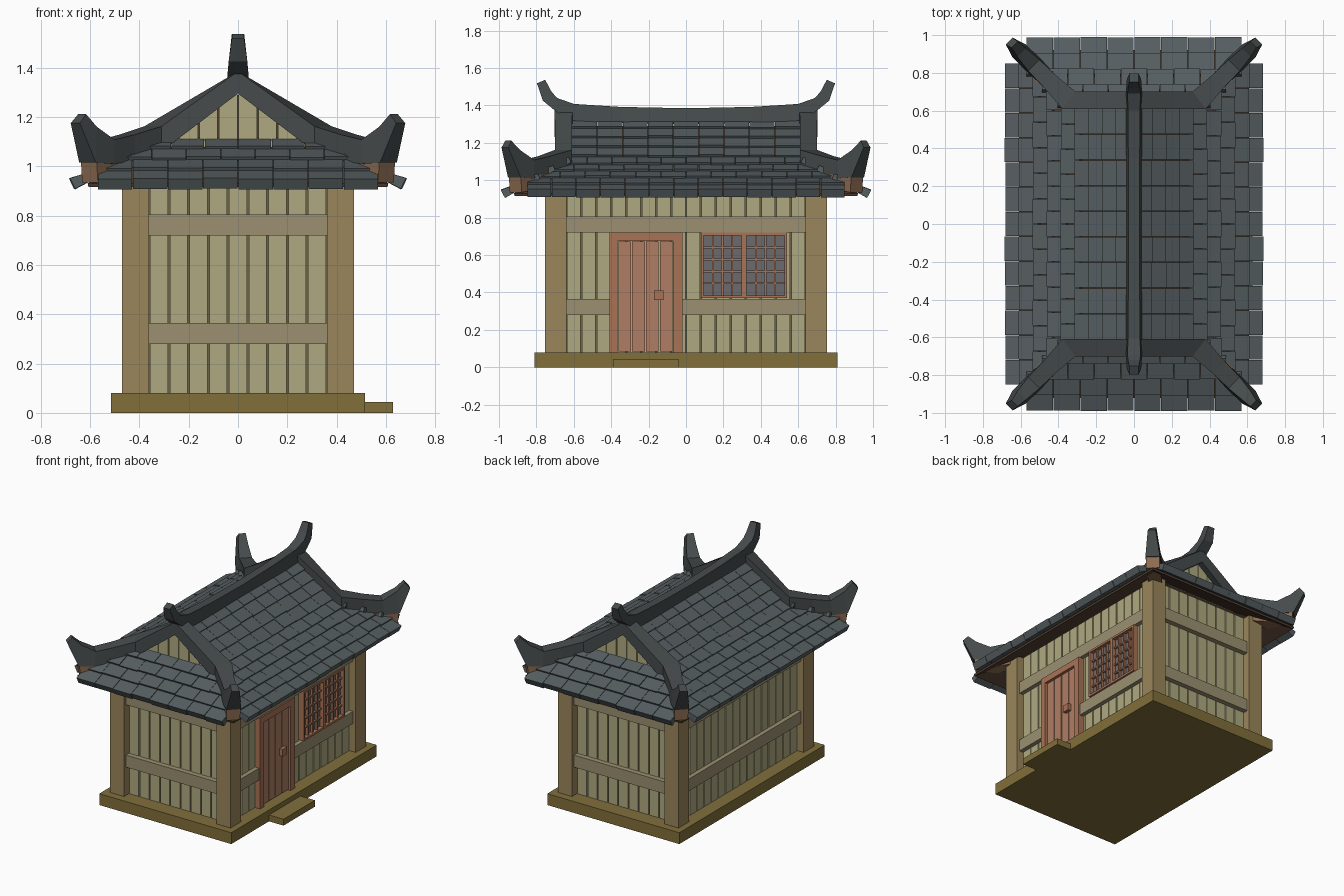
import bpy, bmesh, random
from mathutils import Vector as V

if "Cube" in bpy.data.objects:
    bpy.data.objects.remove(bpy.data.objects["Cube"])

random.seed(4)


def material(name, r, g, b):
    m = bpy.data.materials.new(name)
    m.diffuse_color = (r ** 2.2, g ** 2.2, b ** 2.2, 1)
    m.use_nodes = True
    m.node_tree.nodes["Principled BSDF"].inputs["Base Color"].default_value = m.diffuse_color
    return m


POST = material("post_wood", .60, .52, .36)
PLANK = material("plank_wood", .68, .66, .50)
GAP = material("plank_gap", .42, .39, .28)
RAIL = material("rail_wood", .60, .56, .44)
BASE = material("base_wood", .50, .43, .24)
DOOR = material("door_wood", .68, .49, .39)
FRAME = material("frame_wood", .66, .45, .34)
GLASS = material("window_pane", .42, .42, .43)
TILE = material("roof_tile", .34, .37, .38)
RIDGE = material("ridge_tile", .28, .30, .30)
SOFFIT = material("soffit_wood", .32, .25, .20)
BEAM = material("beam_wood", .55, .42, .32)


def make(name, mat, solids, mirror=""):
    """Build one object from solids; each solid is a list of 4-point rings."""
    bm = bmesh.new()
    for rings in solids:
        vs = [[bm.verts.new(p) for p in ring] for ring in rings]
        n = len(vs[0])
        for a, b in zip(vs, vs[1:]):
            for i in range(n):
                bm.faces.new((a[i], a[(i + 1) % n], b[(i + 1) % n], b[i]))
        bm.faces.new(vs[0])
        bm.faces.new(vs[-1])
    bmesh.ops.recalc_face_normals(bm, faces=bm.faces)
    me = bpy.data.meshes.new(name)
    bm.to_mesh(me)
    bm.free()
    me.materials.append(mat)
    ob = bpy.data.objects.new(name, me)
    bpy.context.collection.objects.link(ob)
    if mirror:
        mod = ob.modifiers.new("mirror", "MIRROR")
        mod.use_axis = ["x" in mirror, "y" in mirror, False]
        mod.use_mirror_merge = False
    return ob


def box(x0, x1, y0, y1, z0, z1):
    return [[(x0, y0, z), (x1, y0, z), (x1, y1, z), (x0, y1, z)] for z in (z0, z1)]


def section(bottom, top, side, wb, wt):
    """Four-point cross-section between a bottom and a top point."""
    b, t, s = V(bottom), V(top), V(side)
    return [b - s * wb, b + s * wb, t + s * wt, t - s * wt]


# Base, step and core
make("base", BASE, [box(-.515, .515, -.81, .81, 0, .08)])
make("door_step", BASE, [box(.51, .628, -.39, -.04, 0, .045)])
make("wall_core", GAP, [box(-.405, .405, -.685, .685, .08, 1.0)])

# Posts, planks and rails
make("corner_posts", POST, [box(.36, .47, .64, .755, .08, 1.0)], "xy")
make("end_planks", PLANK,
     [box(-.36 + .08 * i + .004, -.28 + .08 * i - .004, .68, .70, .08, 1.0) for i in range(9)], "y")
make("side_planks", PLANK,
     [box(.40, .42, -.64 + .08 * i + .004, -.56 + .08 * i - .004, .08, 1.0) for i in range(16)], "x")
make("end_rails", RAIL, [box(-.36, .36, .69, .735, z, z + .085) for z in (.28, .72)], "y")
make("back_rails", RAIL, [box(-.45, -.41, -.64, .64, z, z + .085) for z in (.28, .72)])
make("front_rails", RAIL, [box(.41, .45, -.64, .64, .72, .805),
                           box(.41, .45, -.64, -.41, .28, .365),
                           box(.41, .45, -.02, .64, .28, .365)])

# Door
make("door_frame", FRAME, [box(.41, .46, -.41, -.365, .08, .72),
                           box(.41, .46, -.07, -.02, .08, .72),
                           box(.41, .46, -.365, -.07, .675, .72)])
make("door_planks", DOOR,
     [box(.41, .443, -.365 + .074 * i + .003, -.291 + .074 * i - .003, .085, .672) for i in range(4)])
make("door_handle", FRAME, [box(.44, .468, -.17, -.12, .36, .41)])

# Window with two lattice panels
make("window_panes", GLASS, [box(.41, .43, .085, .535, .375, .715)])
bars = [box(.41, .458, .08, .54, z, z + .015) for z in (.37, .705)]
bars += [box(.41, .458, y, y + w, .37, .72) for y, w in ((.08, .014), (.297, .026), (.526, .014))]
for y in (.094, .323):
    bars += [box(.42, .447, y + .051 * i - .005, y + .051 * i + .005, .38, .71) for i in (1, 2, 3)]
    bars += [box(.42, .444, y, y + .204, z - .005, z + .005)
             for z in [.385 + .064 * i for i in range(1, 5)]]
make("window_lattice", FRAME, bars)

# Roof shell under the tiles (wood soffit)
bm = bmesh.new()
eave, mid = [[bm.verts.new((sx * x, sy * y, z)) for sx, sy in ((-1, -1), (1, -1), (1, 1), (-1, 1))]
             for x, y, z in ((.61, .92, .93), (.34, .65, 1.07))]
for i in range(4):
    bm.faces.new((eave[i], eave[(i + 1) % 4], mid[(i + 1) % 4], mid[i]))
r0, r1 = bm.verts.new((0, -.65, 1.29)), bm.verts.new((0, .65, 1.29))
for f in ((mid[0], mid[1], r0), (mid[2], mid[3], r1),
          (mid[1], mid[2], r1, r0), (mid[3], mid[0], r0, r1)):
    bm.faces.new(f)
me = bpy.data.meshes.new("roof_soffit")
bm.to_mesh(me)
bm.free()
me.materials.append(SOFFIT)
soffit = bpy.data.objects.new("roof_soffit", me)
bpy.context.collection.objects.link(soffit)
soffit.modifiers.new("thickness", "SOLIDIFY").thickness = .015


# Overlapping tile rows
def tile_row(u0, z0, u1, z1, limit, place, count):
    d = V((u1 - u0, z1 - z0)).normalized()
    nrm = V((-d.y, d.x))
    width = 2 * limit / count
    tiles = []
    for i in range(count):
        lift = random.uniform(0, .004)
        a = V((u0, z0)) - d * .025 - nrm * .01
        b = V((u1, z1 + lift)) + nrm * .004 + d * random.uniform(-.003, .003)
        quad = [a, b, b - nrm * .048, a - nrm * .03]
        v0, v1 = -limit + i * width + .0015, -limit + (i + 1) * width - .0015
        tiles.append([[place(p.x, v, p.y) for p in quad] for v in (v0, v1)])
    return tiles


def side_height(x):
    return 1.345 - .69 * x if x < .33 else 1.117 - .49 * (x - .33)


rows = []
for i in range(9):
    u0, u1 = .02 + i * .0735, .02 + (i + 1) * .0735
    lim = max(.61, min(.85, .655 + (u0 + u1) / 2 - .345))
    rows += tile_row(u0, side_height(u0), u1, side_height(u1), lim,
                     lambda u, v, z: (u, v, z), round(lim * 2 / .133))
make("side_roof_tiles", TILE, rows, "x")

rows = []
for i in range(4):
    u0, u1 = .655 + i * .083, .655 + (i + 1) * .083
    lim = min(.57, .345 + (u0 + u1) / 2 - .635)
    rows += tile_row(u0, 1.12 - .53 * (u0 - .655), u1, 1.12 - .53 * (u1 - .655), lim,
                     lambda u, v, z: (v, u, z), round(lim * 2 / .14))
make("end_roof_tiles", TILE, rows, "y")

# Gable planks
gable = []
for i in range(4):
    x0, x1 = .08 * i + .003, .08 * i + .077
    quad = [(x0, 1.06), (x1, 1.06), (x1, 1.335 - .75 * x1), (x0, 1.335 - .75 * x0)]
    gable.append([[(x, y, z) for x, z in quad] for y in (.63, .66)])
make("gable_planks", PLANK, gable, "xy")

# Main ridge with upswept ends
X = (1, 0, 0)
ridge = [section((0, yb, zb), (0, yt, zt), X, wb, wt) for yb, zb, yt, zt, wb, wt in (
    (0, 1.30, 0, 1.385, .042, .03),
    (.35, 1.305, .35, 1.392, .042, .03),
    (.63, 1.32, .60, 1.408, .042, .032),
    (.71, 1.38, .69, 1.44, .042, .034),
    (.765, 1.425, .72, 1.475, .038, .032),
    (.797, 1.518, .753, 1.537, .025, .025))]
make("main_ridge", RIDGE, [ridge], "y")

# Gable verges continuing into the hip ridges and corner horns
D = (-.707, .707, 0)
hip = [section((0, .655, 1.295), (0, .655, 1.385), (0, 1, 0), .047, .047),
       section((.345, .655, 1.06), (.345, .655, 1.162), (-.035, .046, 0), 1, 1),
       section((.45, .76, 1.02), (.45, .76, 1.128), D, .045, .045),
       section((.54, .85, 1.01), (.53, .84, 1.108), D, .05, .042),
       section((.61, .918, 1.015), (.595, .908, 1.16), D, .048, .032),
       section((.66, .968, 1.175), (.632, .95, 1.212), D, .026, .022)]
make("hip_ridges", RIDGE, [hip], "xy")

# Corner beams under the horns
beam = [section((.42, .72, .97), (.42, .72, 1.04), D, .045, .045),
        section((.60, .91, .935), (.605, .915, 1.018), D, .045, .045)]
make("corner_beams", BEAM, [beam], "xy")
